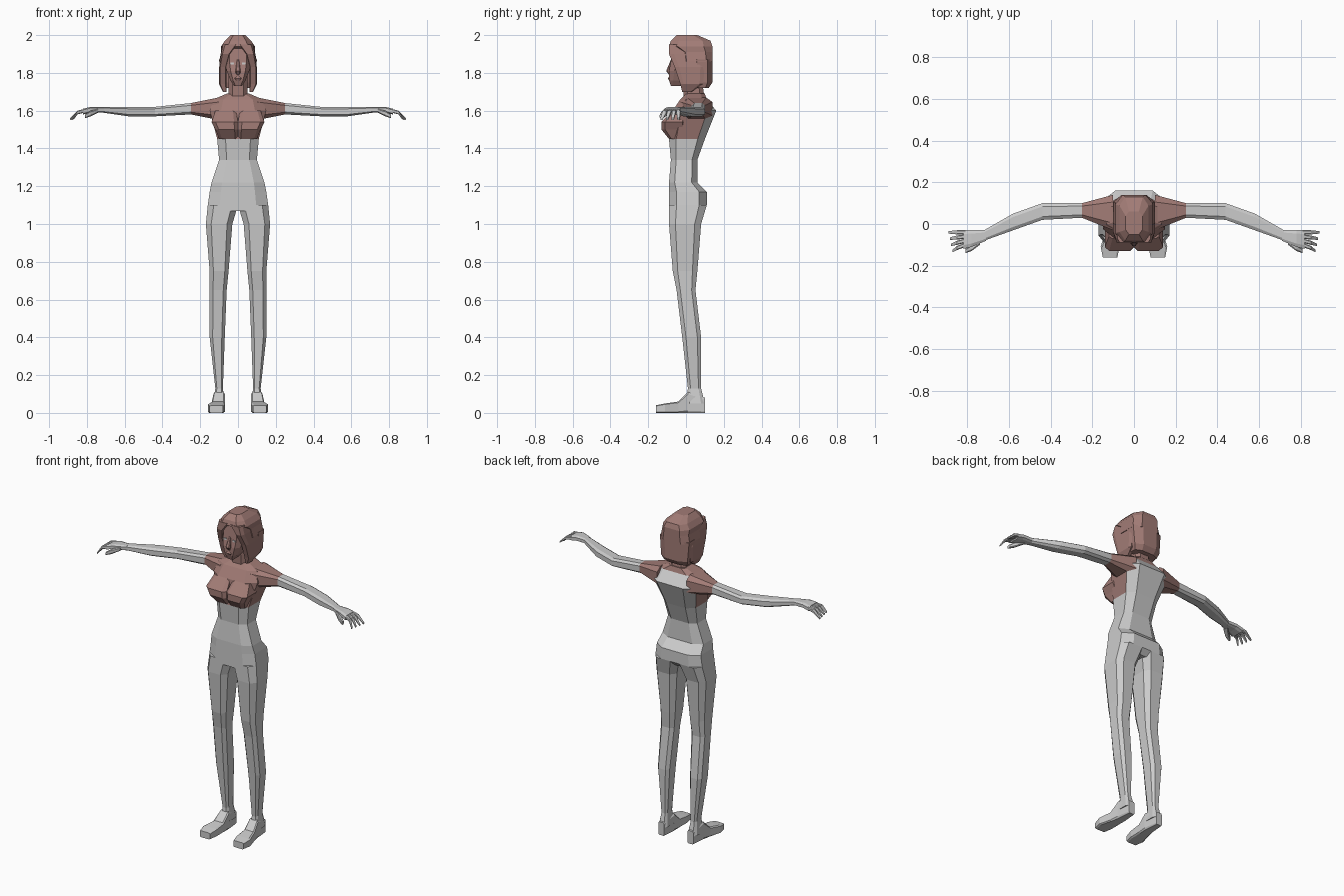
import bpy
import bmesh

default_cube = bpy.data.objects.get("Cube")
if default_cube:
    bpy.data.objects.remove(default_cube, do_unlink=True)


def make_material(name, colour):
    material = bpy.data.materials.new(name)
    material.use_nodes = True
    material.diffuse_color = colour
    shader = material.node_tree.nodes["Principled BSDF"]
    shader.inputs["Base Color"].default_value = colour
    return material


MATERIALS = [make_material("light_grey", (.6, .6, .6, 1)),
             make_material("dusty_brown", (.36, .2, .18, 1))]
AXIS_ORDER = {"x": (2, 0, 1), "y": (0, 2, 1), "z": (0, 1, 2)}


# Colour rules: return the material index for a face
def all_grey(centre, normal):
    return 0


def all_brown(centre, normal):
    return 1


def top_colour(centre, normal):
    back_panel = normal.y > .6 and centre.z < 1.65
    return int(centre.z > 1.45 and not back_panel)


def sleeve_colour(centre, normal):
    return int(centre.x < .25)


def octagon(a_low, a_high, b_low, b_high, corner):
    """Outline of a rectangle with its corners cut off."""
    da = (a_high - a_low) / 2 * corner
    db = (b_high - b_low) / 2 * corner
    return [(a_low + da, b_low), (a_high - da, b_low),
            (a_high, b_low + db), (a_high, b_high - db),
            (a_high - da, b_high), (a_low + da, b_high),
            (a_low, b_high - db), (a_low, b_low + db)]


def loft(name, axis, rings, colour_rule=all_grey, corner=.4, mirror=True):
    """Skin octagonal rings given as (position, low a, high a, low b, high b)."""
    order = AXIS_ORDER[axis]
    bm = bmesh.new()
    skin = []
    for position, *bounds in rings:
        ring = []
        for a, b in octagon(*bounds, corner):
            local = (a, b, position)
            ring.append(bm.verts.new([local[i] for i in order]))
        skin.append(ring)
    for lower, upper in zip(skin, skin[1:]):
        for i in range(len(lower)):
            bm.faces.new((lower[i - 1], lower[i], upper[i], upper[i - 1]))
    bm.faces.new(skin[0])
    bm.faces.new(skin[-1])
    bmesh.ops.recalc_face_normals(bm, faces=bm.faces)
    bm.normal_update()
    for face in bm.faces:
        face.material_index = colour_rule(face.calc_center_median(), face.normal)
    mesh = bpy.data.meshes.new(name)
    bm.to_mesh(mesh)
    bm.free()
    for material in MATERIALS:
        mesh.materials.append(material)
    obj = bpy.data.objects.new(name, mesh)
    bpy.context.scene.collection.objects.link(obj)
    if mirror:
        obj.modifiers.new("other_side", "MIRROR")


def centred_loft(name, rows, colour_rule, corner=.4):
    """Upright loft on the centre line; rows are (height, half width, front, back)."""
    rings = [(height, -half, half, front, back) for height, half, front, back in rows]
    loft(name, "z", rings, colour_rule, corner, mirror=False)


# Torso: brown top in front and over the shoulders, grey back panel
centred_loft("torso", [
    (1.07, .15, -.09, .08),
    (1.1, .16, -.09, .11),
    (1.17, .15, -.09, .11),
    (1.22, .14, -.09, .06),
    (1.34, .1, -.08, .06),
    (1.45, .11, -.09, .1),
    (1.6, .15, -.07, .16),
    (1.66, .13, -.03, .11),
    (1.69, .06, 0, .1),
], top_colour)

# Bust with an overhanging underside
loft("bust", "z", [
    (1.45, 0, .1, -.09, 0),
    (1.5, 0, .12, -.13, 0),
    (1.54, 0, .14, -.13, 0),
    (1.6, .01, .12, -.07, 0),
], all_brown, corner=.3)

# Neck
centred_loft("neck", [
    (1.65, .05, -.01, .1),
    (1.8, .05, -.02, .08),
], all_brown)

# Legs
loft("leg", "z", [
    (.05, .07, .13, 0, .1),
    (.13, .08, .12, .01, .08),
    (.4, .07, .15, -.02, .08),
    (.65, .06, .15, -.05, .05),
    (.75, .05, .15, -.07, .06),
    (1, .03, .17, -.09, .08),
    (1.1, 0, .16, -.09, .11),
])

# Feet
loft("foot", "y", [
    (.1, .08, .12, 0, .08),
    (.01, .07, .13, 0, .11),
    (-.04, .07, .14, 0, .06),
    (-.11, .07, .16, 0, .05),
    (-.16, .08, .15, 0, .04),
], corner=.2)

# Arms: brown sleeve at the shoulder
loft("arm", "x", [
    (.1, -.03, .14, 1.55, 1.67),
    (.25, .03, .1, 1.58, 1.64),
    (.44, .02, .1, 1.57, 1.62),
    (.58, -.03, .05, 1.57, 1.62),
    (.72, -.08, -.03, 1.59, 1.62),
], sleeve_colour)

# Hands: palm, four spread fingers and thumb
loft("palm", "x", [
    (.71, -.08, -.03, 1.59, 1.62),
    (.78, -.11, -.03, 1.59, 1.62),
    (.82, -.12, -.03, 1.58, 1.61),
])
for index, finger in enumerate(("little", "ring", "middle", "index")):
    root = -.04 - .02 * index
    tip = -.04 - .03 * index
    middle = (root + tip) / 2
    loft(finger + "_finger", "x", [
        (.81, root - .01, root + .01, 1.59, 1.61),
        (.85, middle - .01, middle + .01, 1.58, 1.6),
        (.89 - index * .006, tip - .006, tip + .006, 1.55, 1.56),
    ])
loft("thumb", "x", [
    (.74, -.1, -.06, 1.59, 1.61),
    (.78, -.13, -.1, 1.57, 1.6),
    (.81, -.14, -.12, 1.56, 1.58),
])

# Head and face
centred_loft("head", [
    (1.73, .02, -.08, -.03),
    (1.76, .04, -.09, .03),
    (1.81, .06, -.09, .08),
    (1.86, .07, -.08, .11),
    (1.95, .07, -.07, .11),
], all_brown, corner=.35)
centred_loft("nose", [
    (1.79, .01, -.09, -.07),
    (1.81, .014, -.105, -.07),
    (1.87, .005, -.08, -.07),
], all_brown)
centred_loft("lips", [
    (1.76, .01, -.09, -.08),
    (1.77, .02, -.095, -.08),
    (1.78, .01, -.09, -.08),
], all_brown)
loft("eye", "z", [
    (1.845, .02, .04, -.086, -.08),
    (1.855, .02, .04, -.086, -.08),
])

# Hair: cap, back curtain and swept side locks
centred_loft("hair_cap", [
    (1.86, .1, -.03, .14),
    (1.91, .09, -.04, .14),
    (1.94, .09, -.09, .14),
    (1.97, .07, -.08, .13),
    (2, .04, -.05, .06),
], all_brown)
centred_loft("hair_back", [
    (1.72, .08, .05, .12),
    (1.75, .09, .04, .14),
    (1.87, .1, .03, .14),
], all_brown, corner=.5)
loft("hair_lock", "z", [
    (1.7, .06, .08, -.02, .03),
    (1.74, .06, .1, -.03, .09),
    (1.83, .06, .1, -.06, .1),
    (1.9, .04, .09, -.09, .08),
    (1.95, 0, .08, -.09, .05),
], all_brown, corner=.3)
